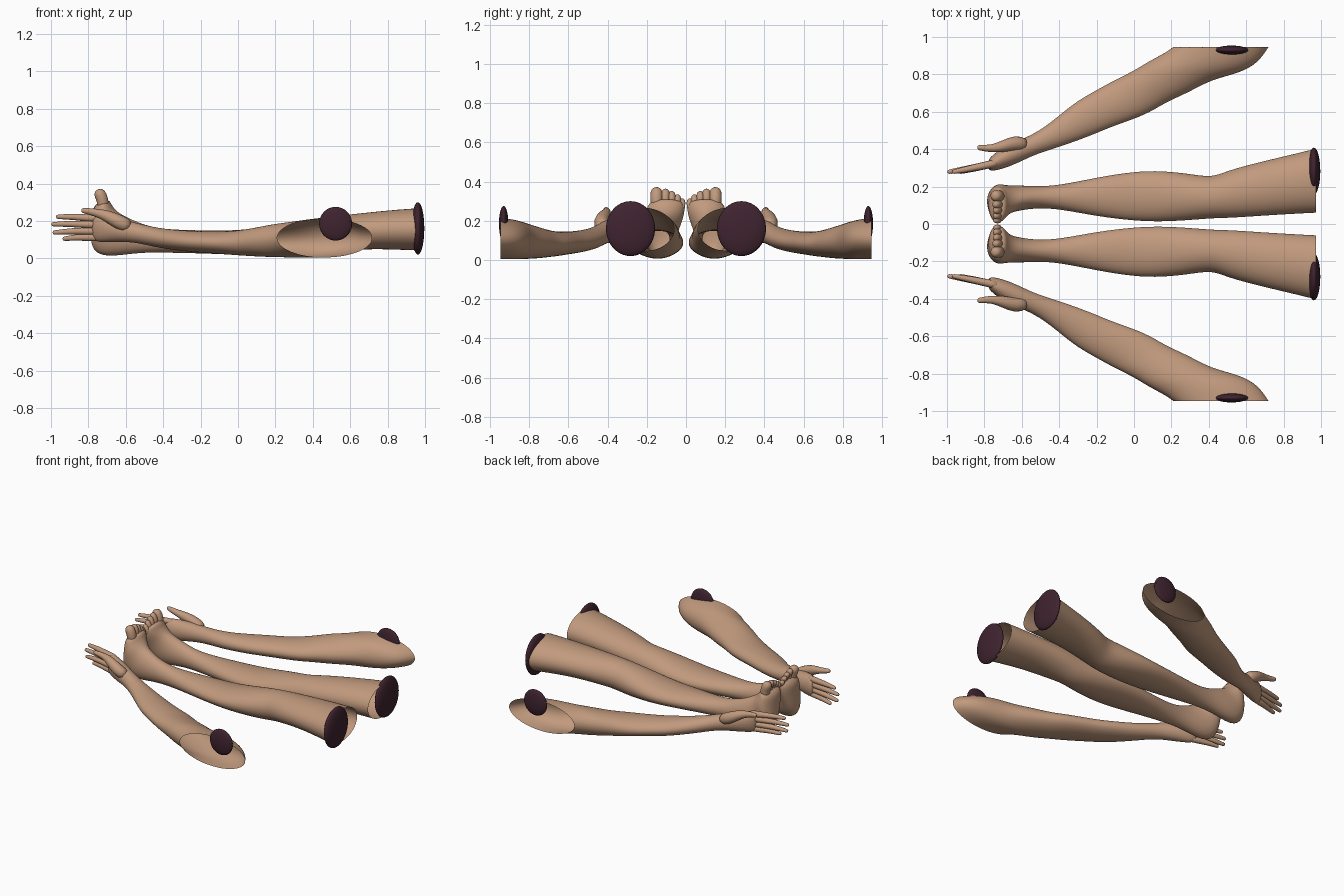
import bpy, bmesh, math
from mathutils import Vector, Matrix

if "Cube" in bpy.data.objects:
    bpy.data.objects.remove(bpy.data.objects["Cube"])


def material(name, rgb):
    m = bpy.data.materials.new(name)
    m.diffuse_color = (*rgb, 1)
    m.use_nodes = True
    m.node_tree.nodes["Principled BSDF"].inputs["Base Color"].default_value = m.diffuse_color
    return m


SKIN = material("skin", (0.53, 0.32, 0.205))
DARK = material("dark_plum", (0.05, 0.017, 0.028))


def finish(bm, name, mat, subdiv=0):
    """Make a smooth object mirrored across the centre line."""
    bmesh.ops.recalc_face_normals(bm, faces=bm.faces)
    for f in bm.faces:
        f.smooth = True
    me = bpy.data.meshes.new(name)
    bm.to_mesh(me)
    bm.free()
    me.materials.append(mat)
    ob = bpy.data.objects.new(name, me)
    bpy.context.collection.objects.link(ob)
    if subdiv:
        s = ob.modifiers.new("smooth", 'SUBSURF')
        s.levels = s.render_levels = subdiv
    mir = ob.modifiers.new("mirror", 'MIRROR')
    mir.use_axis = (False, True, False)
    mir.use_mirror_merge = False
    return ob


def loft(bm, sections, n=20, cap_start=False, cap_end=False):
    """Skin elliptical sections given as (centre, half axis, half axis)."""
    rings = []
    for c, u, v in sections:
        rings.append([bm.verts.new(c + u * math.cos(t) + v * math.sin(t))
                      for t in (2 * math.pi * i / n for i in range(n))])
    for a, b in zip(rings, rings[1:]):
        for i in range(n):
            j = (i + 1) % n
            bm.faces.new((a[i], a[j], b[j], b[i]))
    if cap_start:
        bm.faces.new(rings[0])
    if cap_end:
        bm.faces.new(rings[-1])


def digit(bm, points, radii):
    """Rounded finger or toe along a path."""
    pts = [Vector(p) for p in points]
    secs = []
    for i, (p, r) in enumerate(zip(pts, radii)):
        d = (pts[min(i + 1, len(pts) - 1)] - pts[max(i - 1, 0)]).normalized()
        u = d.cross(Vector((0, 1, 0))).normalized()
        secs.append((p, u * r, d.cross(u) * r))
    d = (pts[-1] - pts[-2]).normalized()
    p, u, v = secs[-1]
    r = radii[-1]
    secs.append((p + d * r * 0.6, u * 0.85, v * 0.85))
    secs.append((p + d * r, u * 0.4, v * 0.4))
    loft(bm, secs, 10, True, True)


def ellipsoid(name, centre, radii):
    bm = bmesh.new()
    bmesh.ops.create_uvsphere(bm, u_segments=40, v_segments=24, radius=1,
                              matrix=Matrix.Translation(centre) @ Matrix.Diagonal((*radii, 1)))
    return finish(bm, name, DARK)


# Legs with feet: top x, top z, bottom x, bottom z, inner y, outer y
leg = [
    (.972, .27, .972, .04, .058, .405), (.85, .262, .85, .045, .052, .375),
    (.68, .245, .68, .05, .042, .335), (.5, .225, .5, .03, .03, .288),
    (.42, .215, .42, .012, .03, .25), (.3, .2, .32, .003, .02, .268),
    (.15, .17, .15, .008, .01, .287), (0, .148, 0, .018, .015, .283),
    (-.2, .15, -.2, .026, .04, .25), (-.4, .155, -.4, .03, .08, .207),
    (-.5, .18, -.53, .03, .085, .202), (-.56, .205, -.66, .01, .073, .207),
    (-.60, .225, -.75, .015, .058, .207), (-.63, .24, -.79, .07, .04, .212),
    (-.655, .26, -.785, .15, .018, .215), (-.675, .285, -.78, .22, .003, .203),
    (-.69, .32, -.775, .29, .008, .188),
]
bm = bmesh.new()
loft(bm, [(Vector(((a + c) / 2, (y0 + y1) / 2, (b + d) / 2)),
           Vector(((a - c) / 2, 0, (b - d) / 2)),
           Vector((0, (y1 - y0) / 2, 0))) for a, b, c, d, y0, y1 in leg], cap_end=True)
finish(bm, "legs", SKIN, 2)

# Toes, big toe on the outer side
bm = bmesh.new()
for y, r, top in ((.15, .035, .372), (.105, .024, .364), (.073, .021, .352),
                  (.044, .02, .335), (.02, .018, .315)):
    digit(bm, [(-.725, y, .25), (-.72, y, top - 2 * r), (-.735, y, top - r)],
          [r * .9, r * .95, r])
finish(bm, "toes", SKIN, 1)

# Arms with palms: outer x, y, inner x, y, bottom z, top z
arm = [
    (.205, .945, .722, .945, .003, .215), (.17, .92, .67, .863, .003, .21),
    (.12, .893, .57, .806, .003, .2), (.06, .86, .417, .773, .004, .188),
    (0, .822, .29, .70, .007, .17), (-.06, .792, .165, .648, .012, .155),
    (-.13, .757, .07, .583, .018, .145), (-.22, .706, -.12, .52, .028, .145),
    (-.32, .65, -.22, .475, .035, .147), (-.45, .537, -.40, .41, .055, .16),
    (-.56, .467, -.53, .372, .085, .19), (-.65, .44, -.62, .325, .088, .215),
    (-.73, .39, -.72, .287, .085, .235), (-.785, .345, -.785, .28, .09, .235),
]
bm = bmesh.new()
loft(bm, [(Vector(((a + c) / 2, (b + d) / 2, (z0 + z1) / 2)),
           Vector(((a - c) / 2, (b - d) / 2, 0)),
           Vector((0, 0, (z1 - z0) / 2))) for a, b, c, d, z0, z1 in arm], cap_end=True)
finish(bm, "arms", SKIN, 2)

# Fingers: base z, tip x, tip z
bm = bmesh.new()
for bz, tx, tz in ((.215, -.96, .222), (.18, -.985, .182), (.145, -.978, .138), (.112, -.925, .105)):
    digit(bm, [(-.72, .33, bz), (-.80, .312, bz),
               ((tx - .8) / 2, .295, (bz + tz) / 2 + .004), (tx, .28, tz)],
          [.024, .021, .018, .013])
# Thumb
digit(bm, [(-.57, .425, .165), (-.64, .435, .195), (-.70, .415, .228),
           (-.76, .402, .245), (-.822, .408, .255)], [.04, .042, .033, .022, .016])
finish(bm, "fingers", SKIN, 1)

# Dark rounded discs at the open ends
ellipsoid("leg_end_discs", (.962, .283, .16), (.034, .125, .14))
ellipsoid("arm_end_discs", (.522, .93, .185), (.088, .024, .09))
